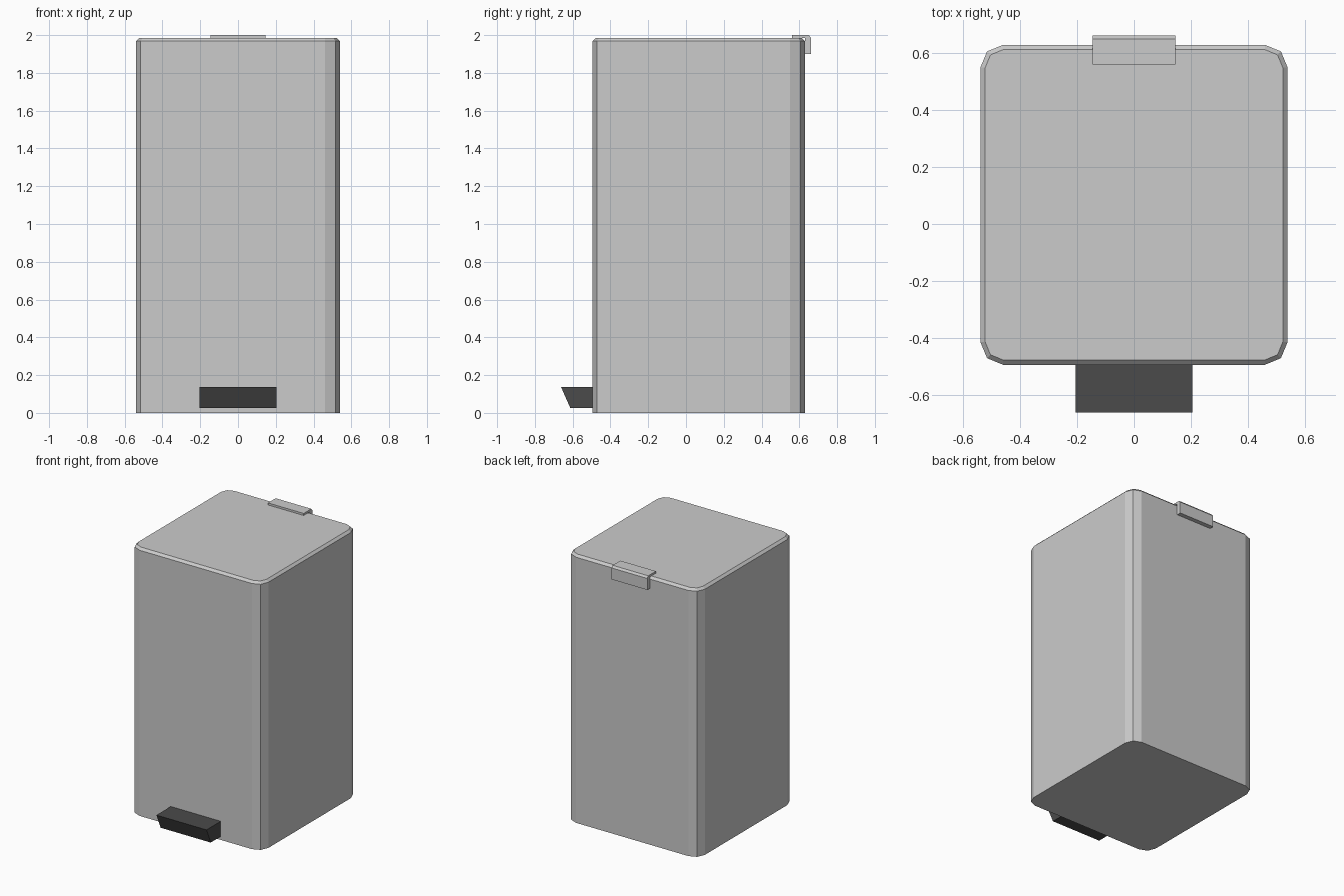
import bpy, math

if "Cube" in bpy.data.objects:
    bpy.data.objects.remove(bpy.data.objects["Cube"])


def material(name, value):
    m = bpy.data.materials.new(name)
    m.diffuse_color = (value, value, value, 1)
    m.use_nodes = True
    m.node_tree.nodes["Principled BSDF"].inputs["Base Color"].default_value = m.diffuse_color
    return m


STEEL = material("light grey metal", 0.6)
RUBBER = material("dark grey plastic", 0.07)


def loft(name, rings, mat):
    """Skin a stack of equal-length point rings and cap both ends."""
    n = len(rings[0])
    faces = [tuple(reversed(range(n))),
             tuple(range(n * (len(rings) - 1), n * len(rings)))]
    for r in range(len(rings) - 1):
        for i in range(n):
            j = (i + 1) % n
            faces.append((r * n + i, r * n + j, (r + 1) * n + j, (r + 1) * n + i))
    mesh = bpy.data.meshes.new(name)
    mesh.from_pydata([p for ring in rings for p in ring], [], faces)
    mesh.materials.append(mat)
    obj = bpy.data.objects.new(name, mesh)
    bpy.context.collection.objects.link(obj)
    return obj


def rounded_ring(z, inset=0.0, r=0.08):
    """Rounded rectangle with two facets per corner."""
    cx, cy, mid = 0.54 - r, 0.5625 - r, 0.0675
    pts = []
    for k, (sx, sy) in enumerate([(1, 1), (-1, 1), (-1, -1), (1, -1)]):
        for s in range(3):
            a = math.radians(90 * k + 45 * s)
            pts.append((sx * cx + (r - inset) * math.cos(a),
                        mid + sy * cy + (r - inset) * math.sin(a), z))
    return pts


def extrude_x(name, profile, half, mat):
    """Extrude a counter-clockwise (y, z) profile across x."""
    return loft(name, [[(x, y, z) for y, z in profile] for x in (-half, half)], mat)


# Bin body and chamfered lid
loft("bin_body", [rounded_ring(0), rounded_ring(1.968)], STEEL)
loft("lid", [rounded_ring(1.968), rounded_ring(1.985, 0.017)], STEEL)

# Hinge bracket hooked over the back edge
extrude_x("hinge_bracket", [(0.56, 1.985), (0.63, 1.985), (0.63, 1.90), (0.662, 1.90),
                            (0.662, 1.985), (0.65, 2.0), (0.56, 2.0)], 0.146, STEEL)

# Foot pedal with a sloping front
extrude_x("foot_pedal", [(-0.662, 0.138), (-0.612, 0.025), (-0.49, 0.025),
                         (-0.49, 0.138)], 0.205, RUBBER)
